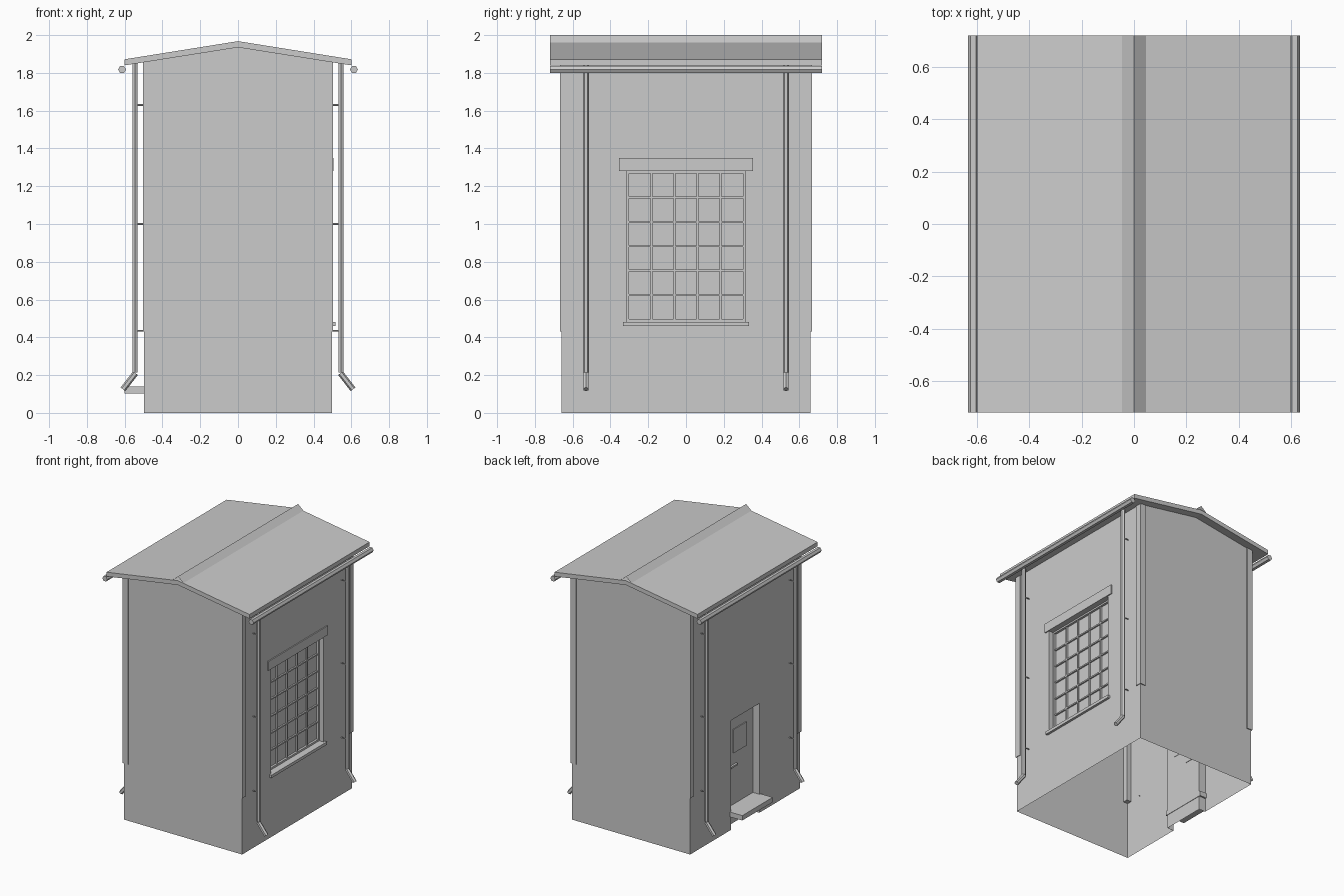
import bpy, bmesh
from math import cos, sin, pi
from mathutils import Vector

if "Cube" in bpy.data.objects:
    bpy.data.objects.remove(bpy.data.objects["Cube"])


def finish(name, bm):
    mesh = bpy.data.meshes.new(name)
    bm.to_mesh(mesh)
    bm.free()
    ob = bpy.data.objects.new(name, mesh)
    bpy.context.collection.objects.link(ob)
    return ob


def add_box(bm, x, y, z):
    vs = bmesh.ops.create_cube(bm, size=1)["verts"]
    for v in vs:
        v.co = Vector([(r[0] + r[1]) / 2 + c * (r[1] - r[0]) for r, c in zip((x, y, z), v.co)])


def boxes(name, items):
    bm = bmesh.new()
    for it in items:
        add_box(bm, *it)
    return finish(name, bm)


def prism(name, profile, y):
    """Closed x-z profile extruded from -y to y."""
    bm = bmesh.new()
    f = bm.faces.new([bm.verts.new((px, -y, pz)) for px, pz in profile])
    ext = bmesh.ops.extrude_face_region(bm, geom=[f])["geom"]
    bmesh.ops.translate(bm, vec=(0, 2 * y, 0), verts=[g for g in ext if isinstance(g, bmesh.types.BMVert)])
    bmesh.ops.recalc_face_normals(bm, faces=bm.faces)
    return finish(name, bm)


def add_rod(bm, a, b, r):
    a, b = Vector(a), Vector(b)
    vs = bmesh.ops.create_cone(bm, cap_ends=True, segments=6, radius1=r, radius2=r,
                               depth=(b - a).length)["verts"]
    q = (b - a).to_track_quat("Z", "Y")
    for v in vs:
        v.co = q @ v.co + (a + b) / 2


HX, HY = 0.497, 0.66

# Walls with recesses for the window and door, open underneath
walls = prism("walls", [(-HX, 0), (HX, 0), (HX, 1.86), (0, 1.94), (-HX, 1.86)], HY)
cuts = [boxes("window_cutter", [((0.445, 0.7), (-0.315, 0.315), (0.48, 1.28))]),
        boxes("door_cutter", [((-0.7, -0.443), (-0.17, 0.17), (-0.1, 0.83))])]
for c in cuts:
    m = walls.modifiers.new("cut", "BOOLEAN")
    m.operation, m.object, m.solver = "DIFFERENCE", c, "EXACT"
dg = bpy.context.evaluated_depsgraph_get()
mesh = bpy.data.meshes.new_from_object(walls.evaluated_get(dg))
walls.modifiers.clear()
walls.data = mesh
for c in cuts:
    bpy.data.objects.remove(c)
bm = bmesh.new()
bm.from_mesh(mesh)
bmesh.ops.delete(bm, geom=[f for f in bm.faces if f.calc_center_median().z < 0.005], context="FACES")
bm.to_mesh(mesh)
bm.free()

# Roof slab
prism("roof", [(-0.6, 1.84), (0, 1.935), (0.6, 1.84), (0.6, 1.872), (0, 1.968), (-0.6, 1.872)], 0.72)

# Thin folded ridge cap, open at both ends
bm = bmesh.new()
rows = [[bm.verts.new((x, y, z)) for y in (-0.72, 0.72)] for x, z in ((-0.045, 1.961), (0, 2.0), (0.045, 1.961))]
for a, b in zip(rows, rows[1:]):
    bm.faces.new((a[0], b[0], b[1], a[1]))
finish("ridge_cap", bm)

# Corner boards
def span(s, a, b):
    return tuple(sorted((s * a, s * b)))

boxes("corner_boards", [(span(sx, 0.458, 0.503), span(sy, 0.622, 0.667), (0.43, 1.86))
                        for sx in (-1, 1) for sy in (-1, 1)])

# Gutters and downpipes on both eaves
for s, side in ((-1, "left"), (1, "right")):
    prism("gutter_" + side, [(s * 0.614 + 0.021 * cos(k * pi / 3), 1.818 + 0.021 * sin(k * pi / 3))
                             for k in range(6)], 0.72)
    pipes, clips = bmesh.new(), bmesh.new()
    for y in (-0.53, 0.53):
        add_rod(pipes, (s * 0.545, y, 0.215), (s * 0.545, y, 1.85), 0.016)
        add_rod(pipes, (s * 0.543, y, 0.21), (s * 0.609, y, 0.125), 0.016)
        for z in (0.435, 1.0, 1.63):
            add_rod(clips, (s * 0.49, y, z), (s * 0.54, y, z), 0.004)
    finish("downpipes_" + side, pipes)
    finish("pipe_brackets_" + side, clips)

# Window: lintel, sill, frame and glazing bars
boxes("window_lintel", [((0.45, 0.505), (-0.355, 0.355), (1.28, 1.35))])
boxes("window_sill", [((0.44, 0.515), (-0.333, 0.333), (0.46, 0.482))])
boxes("window_frame", [((0.44, 0.462), span(s, 0.303, 0.316), (0.48, 1.28)) for s in (-1, 1)] +
      [((0.44, 0.462), (-0.303, 0.303), z) for z in ((0.48, 0.496), (1.268, 1.28))])
bars = [((0.44, 0.457), (-0.303 + k * 0.1212 - 0.005, -0.303 + k * 0.1212 + 0.005), (0.496, 1.268))
        for k in range(1, 5)]
bars += [((0.44, 0.456), (-0.303, 0.303), (0.496 + k * 0.1287 - 0.005, 0.496 + k * 0.1287 + 0.005))
         for k in range(1, 6)]
boxes("window_bars", bars)

# Door panel, handle and step on the left side
boxes("door_panel", [((-0.449, -0.44), (-0.09, 0.07), (0.53, 0.71))])
boxes("door_handle", [((-0.458, -0.44), (0.03, 0.11), (0.43, 0.443))])
boxes("door_step", [((-0.6, -0.44), (-0.182, 0.182), (0.103, 0.14))])
